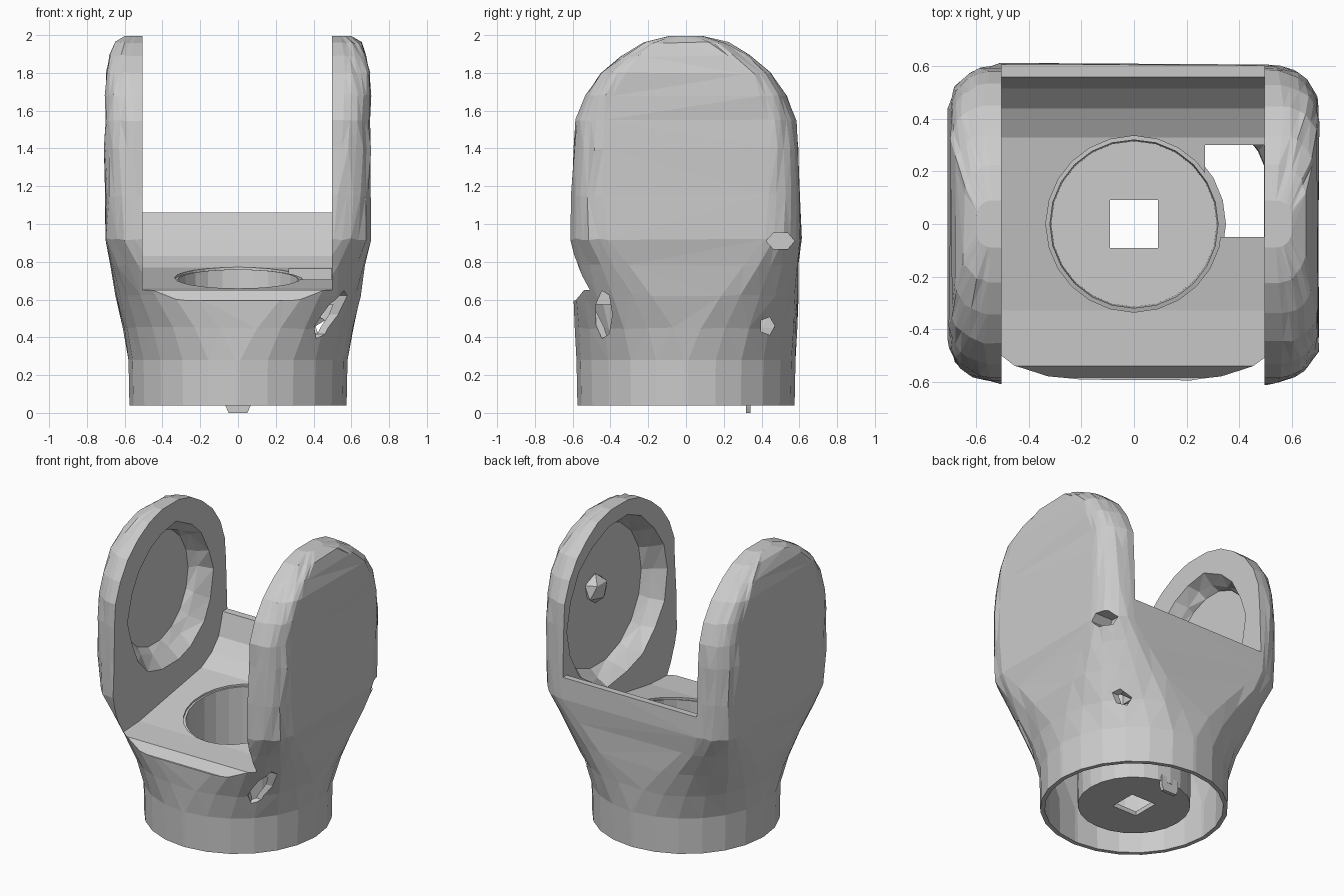
import bpy, bmesh, math, random
from mathutils import Vector

if "Cube" in bpy.data.objects:
    bpy.data.objects.remove(bpy.data.objects["Cube"])

random.seed(4)


def make(name, verts, faces):
    me = bpy.data.meshes.new(name)
    me.from_pydata(verts, [], faces)
    bm = bmesh.new()
    bm.from_mesh(me)
    bmesh.ops.triangulate(bm, faces=[f for f in bm.faces if len(f.verts) == 4])
    bmesh.ops.recalc_face_normals(bm, faces=bm.faces)
    bm.to_mesh(me)
    bm.free()
    ob = bpy.data.objects.new(name, me)
    bpy.context.collection.objects.link(ob)
    return ob


def ring(z, hx, hy, r, jitter=0.0, seg=6):
    """Rounded rectangle; becomes a circle when r = hx = hy."""
    pts = []
    for k, (sx, sy) in enumerate([(1, 1), (-1, 1), (-1, -1), (1, -1)]):
        for i in range(seg + 1):
            a = math.pi / 2 * (k + (i + 0.08) / (seg + 0.16))
            j = [random.uniform(-jitter, jitter) for _ in range(3)]
            pts.append((sx * (hx - r) + r * math.cos(a) + j[0],
                        sy * (hy - r) + r * math.sin(a) + j[1], z + j[2]))
    return pts


def loft(name, rings, caps=True):
    n, m = len(rings[0]), len(rings)
    verts = [p for r in rings for p in r]
    steps = range(m - 1) if caps else range(m)
    faces = [(k * n + i, k * n + (i + 1) % n,
              (k + 1) % m * n + (i + 1) % n, (k + 1) % m * n + i)
             for k in steps for i in range(n)]
    if caps:
        faces += [tuple(range(n))[::-1], tuple(range((m - 1) * n, m * n))]
    return make(name, verts, faces)


def prism_x(name, profile, x0, x1):
    """Extrude a (y, z) profile along x."""
    return loft(name, [[(x, y, z) for y, z in profile] for x in (x0, x1)])


def oval(cy, cz, ry, rz, n=18, jitter=0.0):
    return [(cy + ry * math.cos(2 * math.pi * i / n) + random.uniform(-jitter, jitter),
             cz + rz * math.sin(2 * math.pi * i / n) + random.uniform(-jitter, jitter))
            for i in range(n)]


def dish(name, sections):
    """Tapered oval recess along x, from (x, cy, cz, ry, rz, jitter) sections."""
    return loft(name, [[(x, y, z) for y, z in oval(cy, cz, ry, rz, 18, j)]
                       for x, cy, cz, ry, rz, j in sections])


def cut(target, cutter):
    mod = target.modifiers.new("cut", 'BOOLEAN')
    mod.operation = 'DIFFERENCE'
    mod.solver = 'EXACT'
    mod.object = cutter
    bpy.context.view_layer.objects.active = target
    bpy.ops.object.modifier_apply(modifier=mod.name)
    bpy.data.objects.remove(cutter)


# Outer body: round collar swelling into a rounded box with a domed top
sections = [(0.04, .575, .575, .575), (0.28, .58, .58, .58), (0.45, .605, .585, .52),
            (0.62, .645, .595, .42), (0.78, .675, .60, .30), (0.92, .70, .61, .20),
            (1.15, .70, .605, .17), (1.4, .705, .595, .16), (1.55, .70, .58, .15),
            (1.68, .70, .53, .14), (1.80, .695, .45, .13), (1.89, .68, .34, .12),
            (1.96, .65, .22, .10), (1.995, .60, .09, .06)]
body = loft("yoke_body", [ring(*s, jitter=0.0 if s[0] < .3 or s[0] > 1.97 else .006)
                          for s in sections])

# Channel between the cheeks: low front ledge, sloping floor, tall back wall
profile = [(-1, .56), (-.585, .595), (-.54, .65), (-.33, .66), (.33, .77), (.44, .83),
           (.515, .91), (.56, 1.06), (1, 1.075), (1, 3), (-1, 3)]
cut(body, prism_x("channel_cutter", profile, -.505, .497))

# Hollow underside
cut(body, loft("cavity_cutter", [ring(-.1, .545, .545, .545), ring(.28, .55, .55, .55),
                                 ring(.45, .57, .55, .48), ring(.575, .59, .555, .40)]))

# Round opening in the floor
cut(body, loft("bore_cutter", [ring(.4, .335, .335, .335), ring(1.2, .335, .335, .335)]))

# Recessed panels with rough sloping rims on the inner cheek faces
cut(body, dish("left_recess_cutter", [(-.625, 0, 1.40, .36, .38, 0), (-.58, 0, 1.39, .39, .41, .02),
                                      (-.505, 0, 1.38, .45, .48, .02), (-.3, 0, 1.38, .5, .53, 0)]))
cut(body, dish("right_recess_cutter", [(.635, .03, 1.36, .46, .47, 0), (.58, .03, 1.36, .49, .50, .015),
                                       (.497, .02, 1.36, .53, .54, .015), (.3, .02, 1.36, .6, .6, 0)]))

# Missing floor patch and worn gaps through the skin
cut(body, prism_x("floor_gap_cutter", [(-.05, .4), (.30, .4), (.30, .9), (-.05, .9)], .27, .495))
cut(body, prism_x("front_right_gap_cutter", oval(-.435, .52, .045, .13, 7), .40, .9))
cut(body, prism_x("rear_right_gap_cutter", oval(.50, .91, .075, .05, 6), .56, .9))
cut(body, prism_x("rear_low_gap_cutter", oval(.43, .46, .04, .05, 5), .36, .9))

# Cup hanging below the floor, with a square hole in its bottom
N = 24
angles = [2 * math.pi * i / N for i in range(N)]


def circle(r, z, tilt=0.0):
    return [(r * math.cos(a), r * math.sin(a), z + tilt * r * math.sin(a)) for a in angles]


def square(h, z):
    dirs = [(math.cos(a), math.sin(a)) for a in angles]
    return [(h * c / max(abs(c), abs(s)), h * s / max(abs(c), abs(s)), z) for c, s in dirs]


cup = loft("inner_cup", [circle(.35, .70, .17), circle(.345, .06), square(.092, .06),
                         square(.092, .09), circle(.315, .09), circle(.32, .705, .17)],
           caps=False)

# Small foot under the rear of the cup
foot = loft("foot_tab", [[(x * w, .33 + y * .012, z) for x, y in
                          [(-1, -1), (1, -1), (1, 1), (-1, 1)]]
                         for z, w in [(0, .05), (.035, .065), (.10, .065)]])

# Pivot boss on the right cheek's inner face
bm = bmesh.new()
bmesh.ops.create_icosphere(bm, subdivisions=1, radius=.10)
for v in bm.verts:
    v.co = Vector((.62 + v.co.x * .7, .08 + v.co.y, 1.43 + v.co.z))
me = bpy.data.meshes.new("pivot_boss")
bm.to_mesh(me)
bm.free()
bpy.context.collection.objects.link(bpy.data.objects.new("pivot_boss", me))
